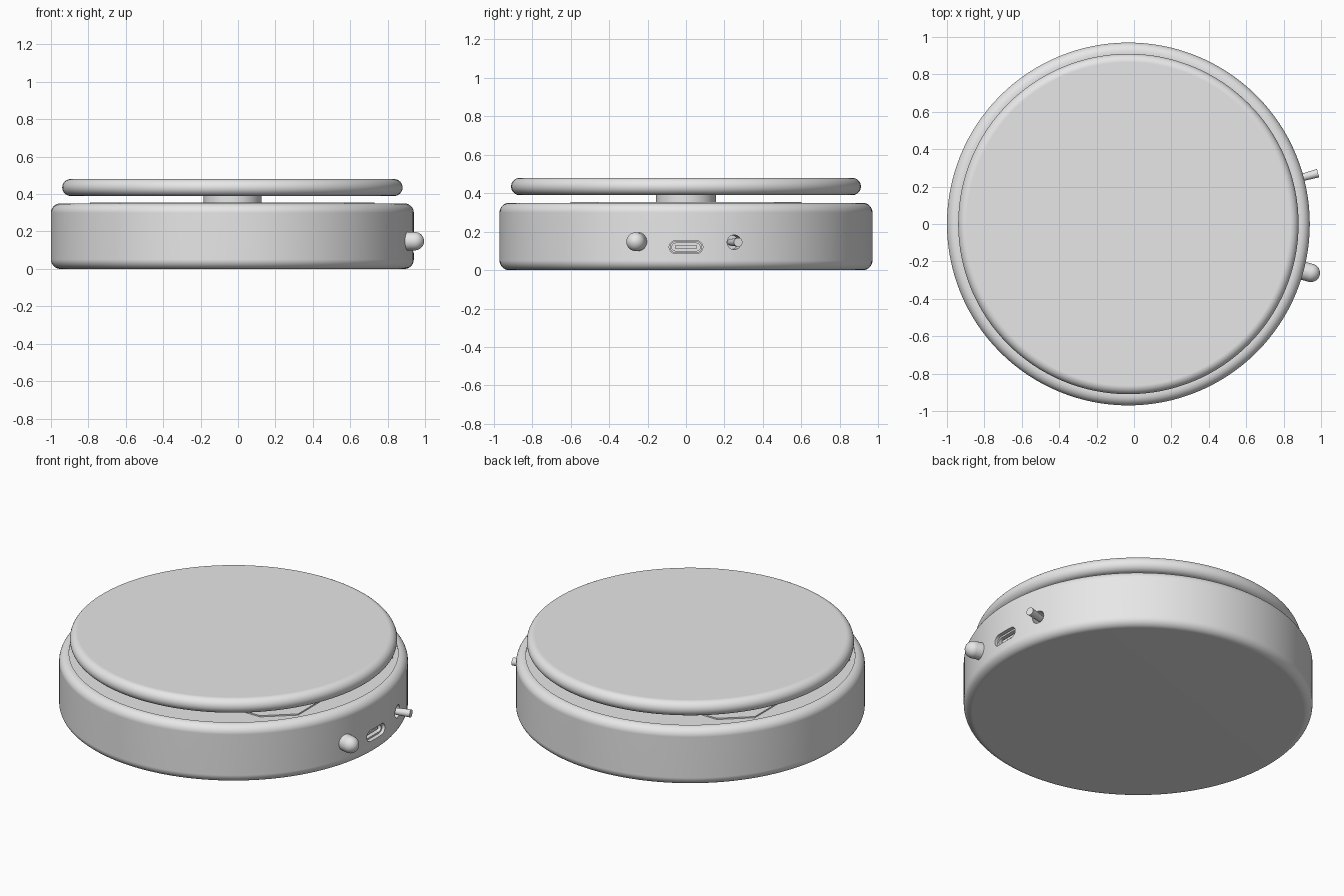
import bpy, bmesh, math
from math import cos, sin, pi
from mathutils import Matrix, Vector

cube = bpy.data.objects.get("Cube")
if cube:
    bpy.data.objects.remove(cube, do_unlink=True)

CX = -0.03          # axis of the round body
SEGMENTS = 128

grey = bpy.data.materials.new("light_grey")
grey.use_nodes = True
grey.diffuse_color = (0.8, 0.8, 0.8, 1)
for node in grey.node_tree.nodes:
    if node.type == 'BSDF_PRINCIPLED':
        node.inputs["Base Color"].default_value = (0.8, 0.8, 0.8, 1)


def finish(name, bm, matrix):
    """Turn a bmesh into a grey object."""
    bmesh.ops.remove_doubles(bm, verts=bm.verts, dist=1e-5)
    bmesh.ops.recalc_face_normals(bm, faces=bm.faces)
    mesh = bpy.data.meshes.new(name)
    bm.to_mesh(mesh)
    bm.free()
    obj = bpy.data.objects.new(name, mesh)
    obj.matrix_world = matrix
    mesh.materials.append(grey)
    bpy.context.collection.objects.link(obj)
    return obj


def arc(cx, cz, r, start, end, steps=8):
    """Profile points on an arc, angles in degrees."""
    angles = [math.radians(start + (end - start) * i / steps) for i in range(steps + 1)]
    return [(cx + r * cos(a), cz + r * sin(a)) for a in angles]


def lathe(name, profile, matrix, segments=SEGMENTS):
    """Spin a (radius, height) profile about local z."""
    bm = bmesh.new()
    verts = [bm.verts.new((r, 0, z)) for r, z in profile]
    edges = [bm.edges.new(pair) for pair in zip(verts, verts[1:])]
    bmesh.ops.spin(bm, geom=verts + edges, cent=(0, 0, 0), axis=(0, 0, 1),
                   angle=2 * pi, steps=segments, use_merge=True)
    return finish(name, bm, matrix)


def prism(name, outline, depth, matrix):
    """Extrude a closed outline along local z."""
    bm = bmesh.new()
    face = bm.faces.new([bm.verts.new((x, y, 0)) for x, y in outline])
    new = bmesh.ops.extrude_face_region(bm, geom=[face])["geom"]
    bmesh.ops.translate(bm, vec=(0, 0, depth),
                        verts=[v for v in new if isinstance(v, bmesh.types.BMVert)])
    return finish(name, bm, matrix)


def slot(half_width, r):
    """Outline with two round ends."""
    return arc(half_width - r, 0, r, -90, 90) + arc(r - half_width, 0, r, 90, 270)


def outward(angle, distance, z):
    """Frame on the side wall: local z outward, local x sideways, local y up."""
    a = math.radians(angle)
    out = Vector((cos(a), sin(a), 0))
    side = Vector((-sin(a), cos(a), 0))
    rot = Matrix((side, Vector((0, 0, 1)), out)).transposed().to_4x4()
    return Matrix.Translation(Vector((CX, 0, z)) + out * distance) @ rot


def cut(target, cutter):
    """Apply a boolean difference and discard the cutter."""
    cutter.hide_render = True
    mod = target.modifiers.new("cut", 'BOOLEAN')
    mod.operation = 'DIFFERENCE'
    mod.solver = 'EXACT'
    mod.object = cutter
    bpy.context.view_layer.objects.active = target
    bpy.ops.object.modifier_apply(modifier=mod.name)
    bpy.data.objects.remove(cutter, do_unlink=True)


centre = Matrix.Translation((CX, 0, 0))

# Base housing with rounded rims and a slightly sunken lid
base = lathe("base_housing",
             [(0, 0)] + arc(0.92, 0.05, 0.05, -90, 0) + arc(0.92, 0.3, 0.05, 0, 90)
             + [(0.915, 0.35), (0.915, 0.346), (0, 0.346)], centre)

# Thin plate on the lid
prism("lid_plate", [(sx * x, sy * y) for sx, sy, pts in (
    (1, 1, ((0.76, 0.46), (0.6, 0.6))), (-1, 1, ((0.6, 0.6), (0.76, 0.46))),
    (-1, -1, ((0.76, 0.46), (0.6, 0.6))), (1, -1, ((0.6, 0.6), (0.76, 0.46))))
    for x, y in pts], 0.009, Matrix.Translation((CX, 0, 0.345)))

# Turntable and its spindle
lathe("turntable", [(0, 0.39)] + arc(0.865, 0.435, 0.045, -90, 90, 16) + [(0, 0.48)], centre)
lathe("spindle", [(0, 0.34), (0.155, 0.34), (0.155, 0.395), (0, 0.395)], centre, 64)

# Charging port: slot, inner shell and tongue
PORT_Z = 0.12
cut(base, prism("port_cutter", slot(0.088, 0.034), 0.2, outward(0, 0.87, PORT_Z)))
shell = prism("port_shell", slot(0.084, 0.03), 0.085, outward(0, 0.865, PORT_Z))
cut(shell, prism("shell_cutter", slot(0.074, 0.02), 0.2, outward(0, 0.88, PORT_Z)))
prism("port_tongue", [(-0.058, -0.007), (0.058, -0.007), (0.058, 0.007), (-0.058, 0.007)],
      0.075, outward(0, 0.865, PORT_Z))

# Toggle switch in its round hole
cut(base, lathe("toggle_cutter", [(0, 0), (0.038, 0), (0.038, 0.2), (0, 0.2)],
                outward(15, 0.9, 0.145), 32))
lathe("toggle_lever", [(0, 0), (0.017, 0), (0.023, 0.16), (0, 0.16)],
      outward(15, 0.89, 0.145), 32)

# Domed knob
lathe("knob", [(0, 0), (0.049, 0)] + arc(0, 0.08, 0.049, 0, 90) , outward(-15, 0.93, 0.148), 48)

# Smooth shading with crisp edges
for obj in bpy.context.scene.objects:
    if obj.type == 'MESH':
        bpy.ops.object.select_all(action='DESELECT')
        obj.select_set(True)
        bpy.context.view_layer.objects.active = obj
        bpy.ops.object.shade_smooth_by_angle(angle=math.radians(30))
        normals = obj.modifiers.new("weighted_normals", 'WEIGHTED_NORMAL')
        normals.keep_sharp = True
